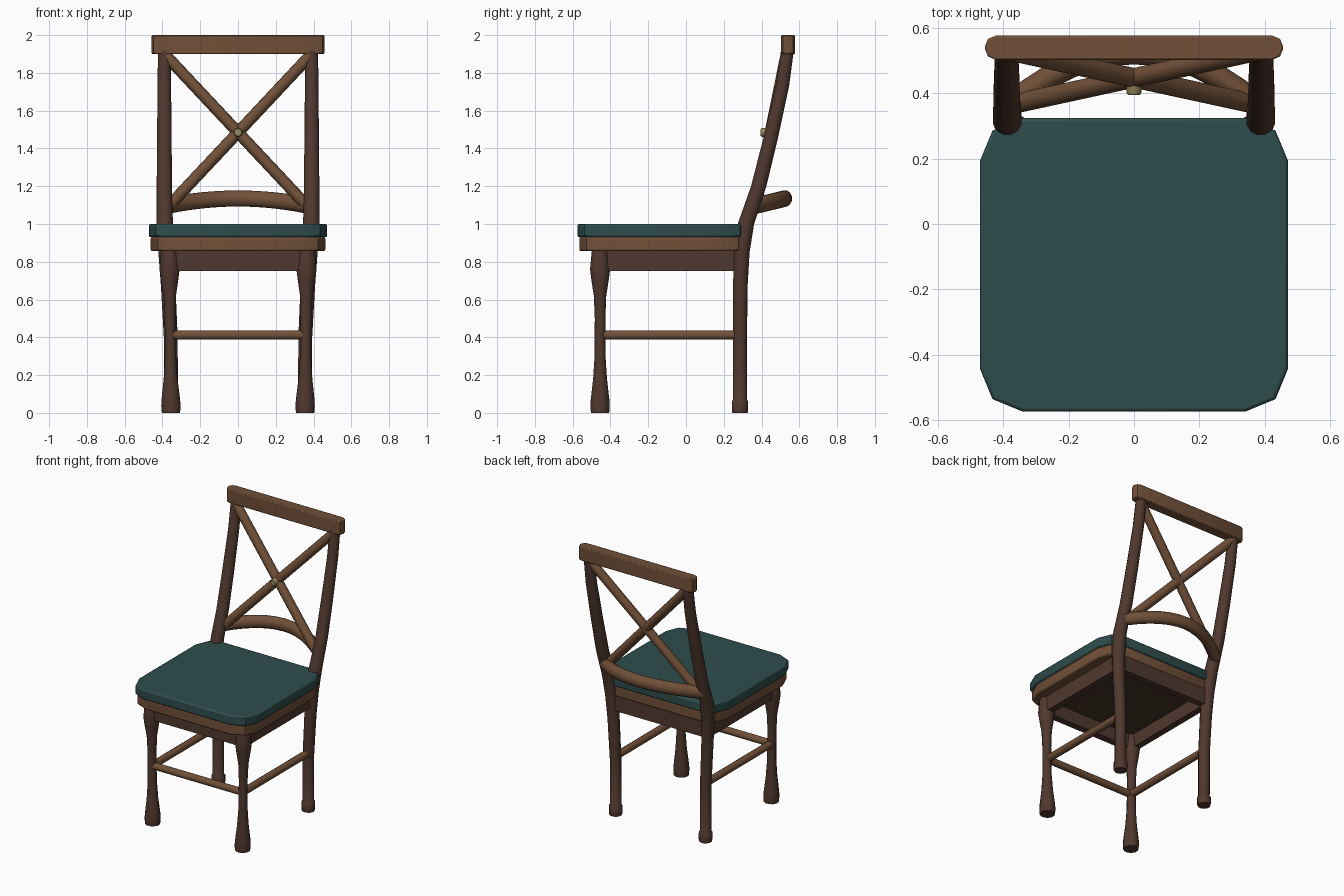
import bpy, bmesh, math
from mathutils import Vector

if "Cube" in bpy.data.objects:
    bpy.data.objects.remove(bpy.data.objects["Cube"])


def material(name, rgb):
    m = bpy.data.materials.new(name)
    m.diffuse_color = (*rgb, 1)
    m.use_nodes = True
    m.node_tree.nodes["Principled BSDF"].inputs["Base Color"].default_value = m.diffuse_color
    return m


DARK = material("dark_wood", (0.080, 0.040, 0.028))
LIGHT = material("light_wood", (0.165, 0.080, 0.040))
TEAL = material("teal_fabric", (0.028, 0.075, 0.073))
BRASS = material("brass", (0.32, 0.25, 0.11))
UNDER = material("underside_wood", (0.060, 0.036, 0.020))


def finish(name, bm, mat, mirror=False, bevel=0):
    bmesh.ops.recalc_face_normals(bm, faces=bm.faces)
    me = bpy.data.meshes.new(name)
    bm.to_mesh(me)
    bm.free()
    me.materials.append(mat)
    ob = bpy.data.objects.new(name, me)
    bpy.context.collection.objects.link(ob)
    bpy.ops.object.select_all(action='DESELECT')
    ob.select_set(True)
    bpy.context.view_layer.objects.active = ob
    bpy.ops.object.shade_smooth_by_angle(angle=math.radians(35))
    if bevel:
        b = ob.modifiers.new("Bevel", 'BEVEL')
        b.width, b.segments = bevel, 2
        b.limit_method, b.angle_limit = 'ANGLE', math.radians(60)
    if mirror:
        ob.modifiers.new("Mirror", 'MIRROR')
    return ob


def tube(name, path, mat, sides=12, level=False, squash=1.0, mirror=False):
    """Round bar along (x, y, z, radius) stations; level keeps rings horizontal."""
    bm = bmesh.new()
    pts = [Vector(p[:3]) for p in path]
    rings = []
    for i, p in enumerate(pts):
        t = pts[min(i + 1, len(pts) - 1)] - pts[max(i - 1, 0)]
        if level:
            u, v = Vector((1, 0, 0)), Vector((0, 1, 0))
        else:
            ref = Vector((0, 0, 1)) if abs(t.normalized().z) < 0.9 else Vector((0, 1, 0))
            u = t.cross(ref).normalized()
            v = u.cross(t).normalized()
        ring = []
        for k in range(sides):
            a = 2 * math.pi * (k + 0.5) / sides
            ring.append(bm.verts.new(p + path[i][3] * (u * math.cos(a) * squash + v * math.sin(a))))
        rings.append(ring)
    for a, b in zip(rings, rings[1:]):
        for k in range(sides):
            j = (k + 1) % sides
            bm.faces.new((a[k], a[j], b[j], b[k]))
    bm.faces.new(rings[0])
    bm.faces.new(rings[-1])
    return finish(name, bm, mat, mirror)


def slab(name, hx, y0, y1, z0, z1, r, mat, bevel):
    """Flat board whose plan corners are cut in two facets."""
    bm = bmesh.new()
    outline = []
    for q, (cx, cy) in enumerate([(hx - r, y1 - r), (r - hx, y1 - r), (r - hx, y0 + r), (hx - r, y0 + r)]):
        for s in range(3):
            a = math.pi / 2 * (q + s / 2)
            outline.append(bm.verts.new((cx + r * math.cos(a), cy + r * math.sin(a), z0)))
    face = bm.faces.new(outline)
    new = bmesh.ops.extrude_face_region(bm, geom=[face])["geom"]
    bmesh.ops.translate(bm, vec=(0, 0, z1 - z0), verts=[g for g in new if isinstance(g, bmesh.types.BMVert)])
    return finish(name, bm, mat, bevel=bevel)


def box(name, x0, x1, y0, y1, z0, z1, mat, mirror=False):
    bm = bmesh.new()
    bmesh.ops.create_cube(bm, size=1)
    for v in bm.verts:
        v.co = ((x0 + x1) / 2 + v.co.x * (x1 - x0), (y0 + y1) / 2 + v.co.y * (y1 - y0),
                (z0 + z1) / 2 + v.co.z * (z1 - z0))
    return finish(name, bm, mat, mirror)


# Seat: cushion, board and underside panel
slab("cushion", 0.472, -0.575, 0.325, 0.93, 1.0, 0.132, TEAL, 0.010)
slab("seat_board", 0.462, -0.565, 0.315, 0.857, 0.932, 0.13, LIGHT, 0.008)
box("seat_underside", -0.36, 0.36, -0.45, 0.27, 0.845, 0.86, UNDER)

# Apron frame below the seat
box("front_apron", -0.36, 0.36, -0.485, -0.435, 0.75, 0.86, DARK)
box("back_apron", -0.37, 0.37, 0.265, 0.312, 0.75, 0.86, DARK)
box("side_aprons", 0.345, 0.392, -0.455, 0.285, 0.75, 0.86, DARK, mirror=True)

# Front legs with a swollen knee and a flared foot
front = [(0, 0.050), (0.035, 0.053), (0.07, 0.051), (0.18, 0.038), (0.30, 0.030), (0.50, 0.029),
         (0.62, 0.034), (0.70, 0.047), (0.76, 0.055), (0.81, 0.050), (0.86, 0.045)]
tube("front_legs", [(0.355 + 0.01 * z, -0.455, z, r) for z, r in front], DARK, level=True, mirror=True)

# Back legs sweeping up into the back posts
back = [(0.355, 0.286, 0, 0.042), (0.355, 0.286, 0.012, 0.045), (0.355, 0.286, 0.06, 0.045),
        (0.355, 0.286, 0.07, 0.038), (0.356, 0.286, 0.40, 0.038), (0.370, 0.288, 0.68, 0.040),
        (0.380, 0.295, 0.85, 0.043), (0.388, 0.317, 1.0, 0.045), (0.390, 0.385, 1.2, 0.042),
        (0.390, 0.447, 1.45, 0.040), (0.390, 0.510, 1.73, 0.037), (0.390, 0.540, 1.94, 0.035)]
tube("back_legs", back, DARK, level=True, mirror=True)

# Stretchers on the front and both sides
tube("front_stretcher", [(-0.355, -0.455, 0.412, 0.025), (0.355, -0.455, 0.412, 0.025)], LIGHT)
tube("side_stretchers", [(0.357, -0.455, 0.412, 0.025), (0.357, 0.286, 0.412, 0.025)], LIGHT, mirror=True)

# Top rail, crossed bars and the stud at their crossing
slab("top_rail", 0.457, 0.503, 0.577, 1.90, 2.0, 0.034, LIGHT, 0.006)
for side, s in (("left", -1), ("right", 1)):
    tube("cross_bar_" + side, [(-s * 0.38, 0.365, 1.08, 0.031), (s * 0.38, 0.53, 1.89, 0.031)], LIGHT)
tube("cross_stud", [(0, 0.45, 1.485, 0.024), (0, 0.402, 1.485, 0.024), (0, 0.395, 1.485, 0.019)], BRASS)

# Lower back rail bowed backwards and slightly upwards
bow = []
for i in range(13):
    x = -0.385 + 0.77 * i / 12
    f = 1 - (x / 0.385) ** 2
    bow.append((x, 0.36 + 0.165 * f, 1.095 + 0.04 * f, 0.044))
tube("lower_back_rail", bow, LIGHT, squash=0.85)
